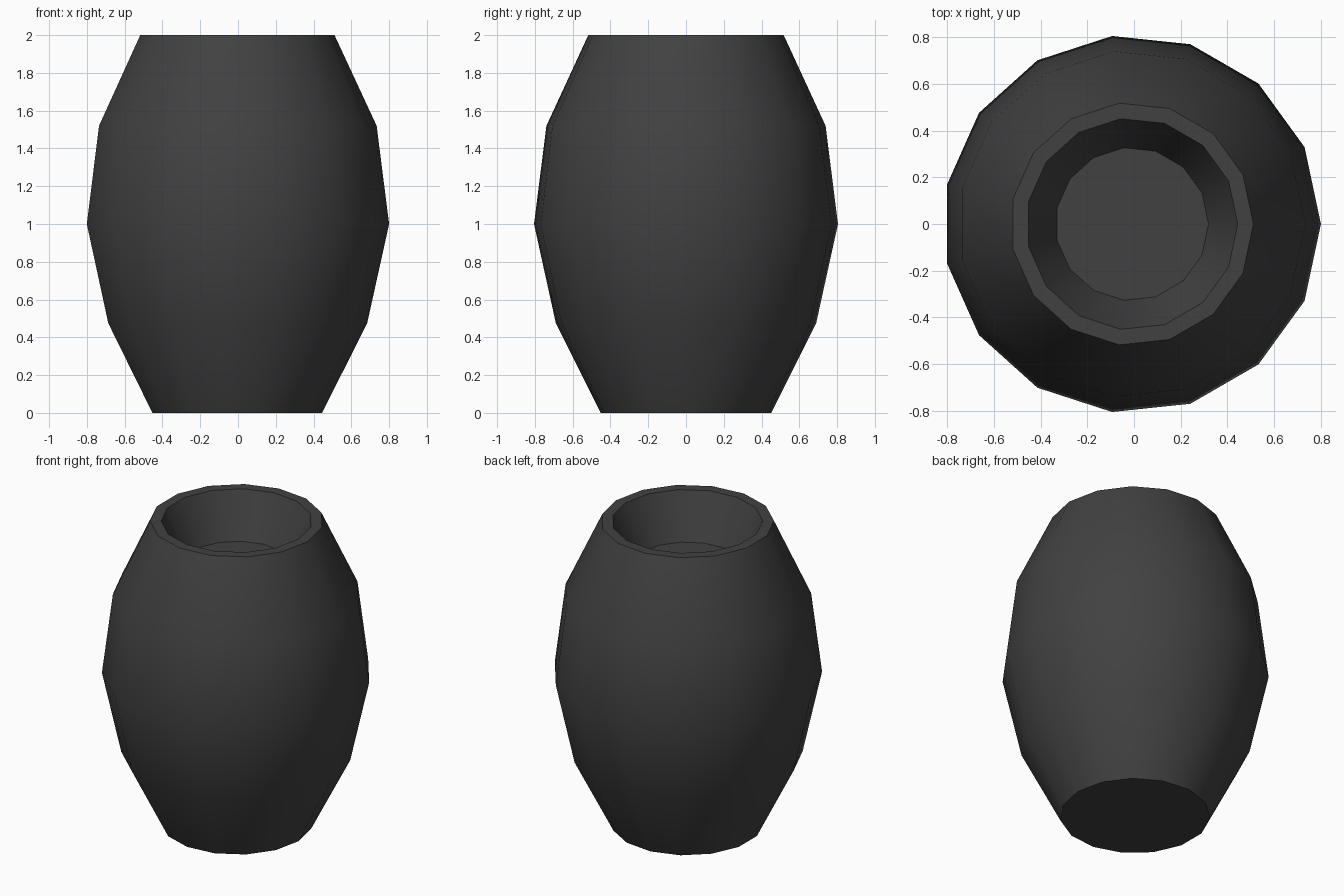
import bpy, bmesh
from math import pi, sin, cos, radians

default = bpy.data.objects.get("Cube")
if default:
    bpy.data.objects.remove(default)

SIDES = 15
SHIFT = -0.009  # centres the odd-sided outline on x = 0

# Profile from the base, up the outside, over the rim, down to the inner floor
PROFILE = [(0.454, 0), (0.693, 0.475), (0.809, 1.0), (0.743, 1.52),
           (0.52, 2.0), (0.453, 2.0), (0.328, 1.71)]

# Dark clay
clay = bpy.data.materials.new("dark_grey")
clay.use_nodes = True
colour = (0.053, 0.053, 0.053, 1)
clay.diffuse_color = colour
clay.node_tree.nodes["Principled BSDF"].inputs["Base Color"].default_value = colour

# Vase body: rings joined by quads, closed by base and inner floor
bm = bmesh.new()
rings = []
for r, z in PROFILE:
    angles = [2 * pi * i / SIDES for i in range(SIDES)]
    rings.append([bm.verts.new((r * cos(a) + SHIFT, r * sin(a), z)) for a in angles])
for low, high in zip(rings, rings[1:]):
    for i in range(SIDES):
        j = (i + 1) % SIDES
        bm.faces.new((low[i], low[j], high[j], high[i]))
bm.faces.new(rings[0][::-1])
bm.faces.new(rings[-1])

mesh = bpy.data.meshes.new("vase")
bm.to_mesh(mesh)
bm.free()
mesh.materials.append(clay)
vase = bpy.data.objects.new("vase", mesh)
bpy.context.collection.objects.link(vase)

# Smooth walls with crisp rim, base and floor edges
bpy.ops.object.select_all(action="DESELECT")
vase.select_set(True)
bpy.context.view_layer.objects.active = vase
bpy.ops.object.shade_smooth_by_angle(angle=radians(30))
